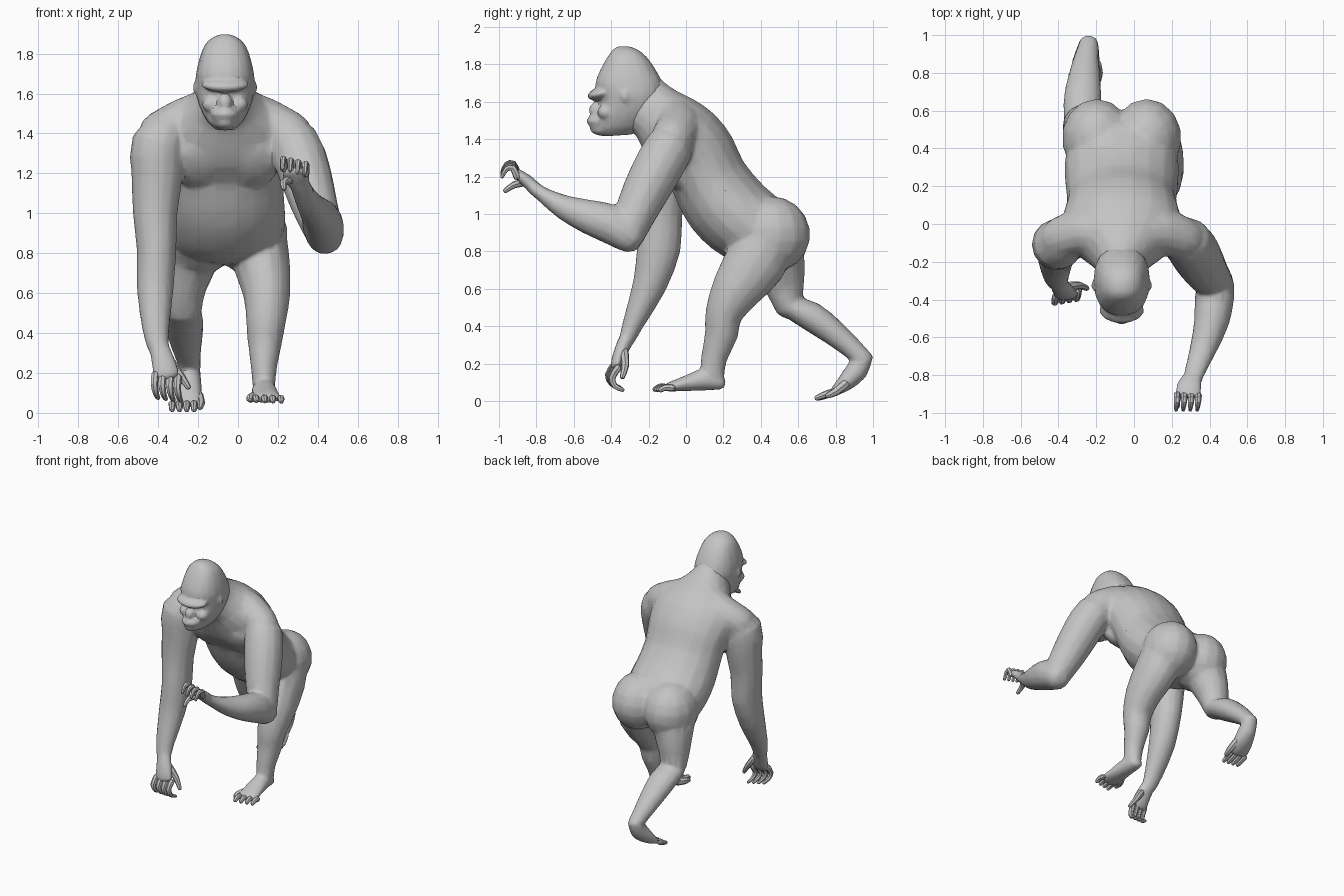
import bpy, bmesh, math
from mathutils import Vector, Matrix

SIDES = 14
MID = -0.065          # x of the body's own centre line
fur = bpy.data.materials.new("plain_grey")
fur.diffuse_color = (0.55, 0.55, 0.55, 1)


def finish(name, bm):
    bmesh.ops.recalc_face_normals(bm, faces=bm.faces)
    me = bpy.data.meshes.new(name)
    bm.to_mesh(me)
    bm.free()
    me.materials.append(fur)
    ob = bpy.data.objects.new(name, me)
    bpy.context.collection.objects.link(ob)
    return ob


def spline(keys, steps):
    """Catmull-Rom through equal-length tuples."""
    out = []
    for i in range(len(keys) - 1):
        p0, p1 = keys[max(i - 1, 0)], keys[i]
        p2, p3 = keys[i + 1], keys[min(i + 2, len(keys) - 1)]
        for s in range(steps):
            t = s / steps
            out.append(tuple(
                0.5 * (2 * b + (c - a) * t + (2 * a - 5 * b + 4 * c - d) * t * t
                       + (3 * b - a - 3 * c + d) * t ** 3)
                for a, b, c, d in zip(p0, p1, p2, p3)))
    out.append(tuple(keys[-1]))
    return out


def loft(name, rings, sides=SIDES, power=1.0):
    """Skin rings given as (centre, half axis u, half axis v); power < 1 is boxier."""
    def f(x):
        return math.copysign(abs(x) ** power, x)
    bm = bmesh.new()
    loops = []
    for c, u, v in rings:
        loops.append([bm.verts.new(c + u * f(math.cos(2 * math.pi * k / sides))
                                   + v * f(math.sin(2 * math.pi * k / sides)))
                      for k in range(sides)])
    for A, B in zip(loops, loops[1:]):
        for k in range(sides):
            j = (k + 1) % sides
            bm.faces.new((A[k], A[j], B[j], B[k]))
    for end in (loops[0], loops[-1]):
        bm.faces.new(end)
    return finish(name, bm)


def tube(name, pts, ref=(1, 0, 0), sides=SIDES, steps=2):
    """Limb through points (x, y, z, half width, half depth) with round ends."""
    pts = spline([p if len(p) == 5 else p + (p[3],) for p in pts], steps)
    cs = [Vector(p[:3]) for p in pts]
    rings = []
    for i, p in enumerate(pts):
        t = (cs[min(i + 1, len(cs) - 1)] - cs[max(i - 1, 0)]).normalized()
        u = Vector(ref)
        u = (u - t * u.dot(t)).normalized()
        rings.append((cs[i], u * p[3], t.cross(u) * p[4]))
    for first in (True, False):
        c, u, v = rings[0] if first else rings[-1]
        d = (cs[0] - cs[1] if first else cs[-1] - cs[-2]).normalized() * min(u.length, v.length)
        for off, sc in ((0.5, 0.86), (0.88, 0.45)):
            ring = (c + d * off, u * sc, v * sc)
            rings.insert(0, ring) if first else rings.append(ring)
    return loft(name, rings, sides)


def slices(name, rows, power=1.0):
    """Body from mid-plane pairs: (back y, back z, front y, front z, half width)."""
    rings = []
    for by, bz, fy, fz, w in spline(rows, 2):
        rings.append((Vector((MID, (by + fy) / 2, (bz + fz) / 2)), Vector((w, 0, 0)),
                      Vector((0, (by - fy) / 2, (bz - fz) / 2))))
    return loft(name, rings, 18, power)


def blob(name, c, r, tilt=0.0, u=14, v=9):
    bm = bmesh.new()
    m = Matrix.Translation(c) @ Matrix.Rotation(tilt, 4, 'X') @ Matrix.Diagonal((*r, 1))
    bmesh.ops.create_uvsphere(bm, u_segments=u, v_segments=v, radius=1, matrix=m)
    return finish(name, bm)


def digits(name, a, b, bends, r, n=4):
    """Row of n fingers or toes rooted between a and b, following the bends."""
    for i in range(n):
        root = Vector(a).lerp(Vector(b), i / (n - 1))
        pts = [(*root, r)]
        for k, off in enumerate(bends):
            pts.append((*(root + Vector(off)), r * (0.95 - 0.2 * k)))
        tube(f"{name}_{i + 1}", pts, sides=7)


def weld(name, parts, voxel, smooth, ratio):
    """Fuse overlapping parts into one low-poly skin."""
    bpy.ops.object.select_all(action='DESELECT')
    for ob in parts:
        ob.select_set(True)
    bpy.context.view_layer.objects.active = parts[0]
    bpy.ops.object.join()
    ob = parts[0]
    ob.name = name
    m = ob.modifiers.new("fuse", 'REMESH')
    m.mode, m.voxel_size = 'VOXEL', voxel
    m = ob.modifiers.new("soften", 'SMOOTH')
    m.factor, m.iterations = 0.5, smooth
    m = ob.modifiers.new("facets", 'DECIMATE')
    m.ratio = ratio
    dg = bpy.context.evaluated_depsgraph_get()
    me = bpy.data.meshes.new_from_object(ob.evaluated_get(dg))
    ob.modifiers.clear()
    ob.data = me
    me.materials.clear()
    me.materials.append(fur)


# Torso from rump to neck
body = [slices("torso", [
    (0.54, 0.80, 0.42, 0.74, 0.13), (0.56, 0.92, 0.26, 0.75, 0.26),
    (0.54, 1.04, 0.14, 0.81, 0.30), (0.42, 1.15, 0.03, 0.92, 0.30),
    (0.31, 1.28, -0.04, 1.04, 0.29), (0.25, 1.41, -0.09, 1.15, 0.30),
    (0.16, 1.53, -0.17, 1.23, 0.32), (0.05, 1.61, -0.23, 1.34, 0.28),
    (-0.05, 1.66, -0.27, 1.42, 0.19), (-0.12, 1.71, -0.32, 1.46, 0.135),
    (-0.20, 1.79, -0.36, 1.52, 0.11)])]

# Paired muscles: rump, chest, upper shoulders
for s, side in ((-1, "right"), (1, "left")):
    body += [
        blob(side + "_buttock", (MID + s * 0.132, 0.455, 0.89), (0.187, 0.21, 0.205)),
        blob(side + "_chest", (MID + s * 0.11, -0.085, 1.255), (0.165, 0.078, 0.165), 0.66),
        tube(side + "_upper_shoulder", [
            (MID + s * 0.05, -0.06, 1.52, 0.12), (MID + s * 0.20, -0.04, 1.455, 0.125),
            (MID + s * 0.32, -0.075, 1.40, 0.115)], ref=(0, 1, 0))]

# Right arm hanging to the ground
body += [
    tube("right_arm", [
        (-0.33, -0.07, 1.43, 0.10), (-0.40, -0.105, 1.345, 0.135), (-0.405, -0.11, 1.2, 0.13),
        (-0.415, -0.13, 1.0, 0.112), (-0.408, -0.145, 0.82, 0.10, 0.118),
        (-0.415, -0.195, 0.62, 0.092), (-0.412, -0.28, 0.42, 0.068, 0.058),
        (-0.40, -0.315, 0.33, 0.054, 0.043)]),
    tube("right_palm", [(-0.395, -0.32, 0.33, 0.05, 0.04), (-0.375, -0.35, 0.26, 0.06, 0.038),
                        (-0.36, -0.375, 0.19, 0.068, 0.03)])]
digits("right_finger", (-0.415, -0.385, 0.19), (-0.30, -0.365, 0.175),
       [(-0.005, -0.03, -0.05), (0.005, -0.015, -0.095), (0.015, 0.025, -0.115)], 0.02)
tube("right_thumb", [(-0.34, -0.33, 0.26, 0.024), (-0.29, -0.325, 0.19, 0.021),
                     (-0.25, -0.34, 0.13, 0.014)], sides=7)

# Left arm bent forward and raised
body += [
    tube("left_upper_arm", [
        (0.19, -0.05, 1.42, 0.10), (0.28, -0.095, 1.345, 0.132), (0.335, -0.175, 1.2, 0.132),
        (0.38, -0.25, 1.05, 0.118), (0.425, -0.305, 0.92, 0.10)]),
    tube("left_forearm", [
        (0.435, -0.31, 0.888, 0.095), (0.425, -0.40, 0.945, 0.104, 0.107),
        (0.41, -0.52, 0.985, 0.093), (0.37, -0.65, 1.035, 0.073, 0.067),
        (0.33, -0.76, 1.10, 0.058, 0.042), (0.31, -0.82, 1.145, 0.052, 0.036)]),
    tube("left_palm", [(0.31, -0.81, 1.14, 0.05, 0.035), (0.293, -0.855, 1.18, 0.068, 0.035),
                       (0.285, -0.90, 1.215, 0.068, 0.026)])]
digits("left_finger", (0.228, -0.905, 1.225), (0.34, -0.905, 1.20),
       [(0, -0.02, 0.045), (-0.003, -0.055, 0.04), (-0.005, -0.078, 0.0)], 0.019)
tube("left_thumb", [(0.265, -0.86, 1.17, 0.022), (0.23, -0.92, 1.155, 0.019),
                    (0.23, -0.965, 1.125, 0.013)], sides=7)

# Left leg standing under the body
body += [
    tube("left_leg", [
        (0.09, 0.44, 0.88, 0.155, 0.16), (0.12, 0.37, 0.74, 0.142, 0.168),
        (0.145, 0.265, 0.59, 0.118, 0.135), (0.14, 0.20, 0.46, 0.10, 0.10),
        (0.135, 0.19, 0.36, 0.087, 0.09), (0.13, 0.15, 0.23, 0.066, 0.07),
        (0.13, 0.14, 0.13, 0.056, 0.065)]),
    tube("left_foot", [(0.13, 0.175, 0.098, 0.048, 0.04), (0.13, 0.10, 0.115, 0.06, 0.06),
                       (0.135, 0.0, 0.094, 0.07, 0.042), (0.14, -0.09, 0.075, 0.08, 0.025)])]
digits("left_toe", (0.09, -0.105, 0.073), (0.215, -0.075, 0.07),
       [(0.0, -0.035, 0.002), (0.002, -0.06, -0.01)], 0.019)
tube("left_big_toe", [(0.09, -0.03, 0.08, 0.026), (0.065, -0.08, 0.075, 0.024),
                      (0.06, -0.115, 0.068, 0.016)], sides=7)

# Right leg pushing off behind
body += [
    tube("right_thigh", [
        (-0.215, 0.45, 0.88, 0.155, 0.17), (-0.245, 0.50, 0.74, 0.135, 0.14),
        (-0.27, 0.525, 0.62, 0.108, 0.11), (-0.275, 0.545, 0.52, 0.095, 0.08)]),
    tube("right_shin", [
        (-0.278, 0.555, 0.505, 0.095, 0.062), (-0.272, 0.67, 0.452, 0.1, 0.08),
        (-0.262, 0.79, 0.365, 0.084, 0.07), (-0.25, 0.89, 0.28, 0.064, 0.057),
        (-0.24, 0.935, 0.235, 0.056, 0.053)]),
    tube("right_foot", [(-0.24, 0.962, 0.232, 0.05, 0.038), (-0.245, 0.915, 0.165, 0.062, 0.06),
                        (-0.255, 0.855, 0.10, 0.075, 0.047), (-0.262, 0.80, 0.055, 0.08, 0.028)])]
digits("right_toe", (-0.33, 0.785, 0.045), (-0.22, 0.77, 0.045),
       [(0.0, -0.035, -0.014), (0.0, -0.07, -0.028)], 0.019)
tube("right_big_toe", [(-0.20, 0.85, 0.09, 0.026), (-0.188, 0.80, 0.05, 0.023),
                       (-0.19, 0.76, 0.03, 0.016)], sides=7)

# Head: skull, brow, face
head = [
    slices("skull", [
        (-0.29, 1.425, -0.44, 1.415, 0.045), (-0.21, 1.47, -0.475, 1.455, 0.092),
        (-0.16, 1.55, -0.465, 1.54, 0.132), (-0.12, 1.63, -0.465, 1.62, 0.148),
        (-0.125, 1.70, -0.487, 1.69, 0.146), (-0.16, 1.77, -0.46, 1.77, 0.13),
        (-0.21, 1.84, -0.42, 1.84, 0.104), (-0.26, 1.88, -0.39, 1.88, 0.064),
        (-0.31, 1.897, -0.36, 1.897, 0.022)], 0.86),
    blob("brow", (MID, -0.455, 1.645), (0.12, 0.074, 0.034), 0.25),
    blob("muzzle", (MID, -0.45, 1.497), (0.072, 0.083, 0.042)),
    blob("chin", (MID, -0.44, 1.455), (0.058, 0.075, 0.037)),
    blob("nose", (MID, -0.475, 1.555), (0.038, 0.045, 0.045), -0.4)]
for s, side in ((-1, "right"), (1, "left")):
    head += [blob(side + "_cheek", (MID + s * 0.07, -0.43, 1.545), (0.045, 0.045, 0.04)),
             blob(side + "_ear", (MID + s * 0.143, -0.325, 1.63), (0.018, 0.025, 0.036), 0.2)]

weld("body", body, 0.012, 4, 0.10)
weld("head", head, 0.010, 2, 0.16)

# Smooth skin, creases kept sharp
for ob in bpy.context.collection.objects:
    ob.select_set(True)
    bpy.context.view_layer.objects.active = ob
bpy.ops.object.shade_smooth_by_angle(angle=math.radians(32))
